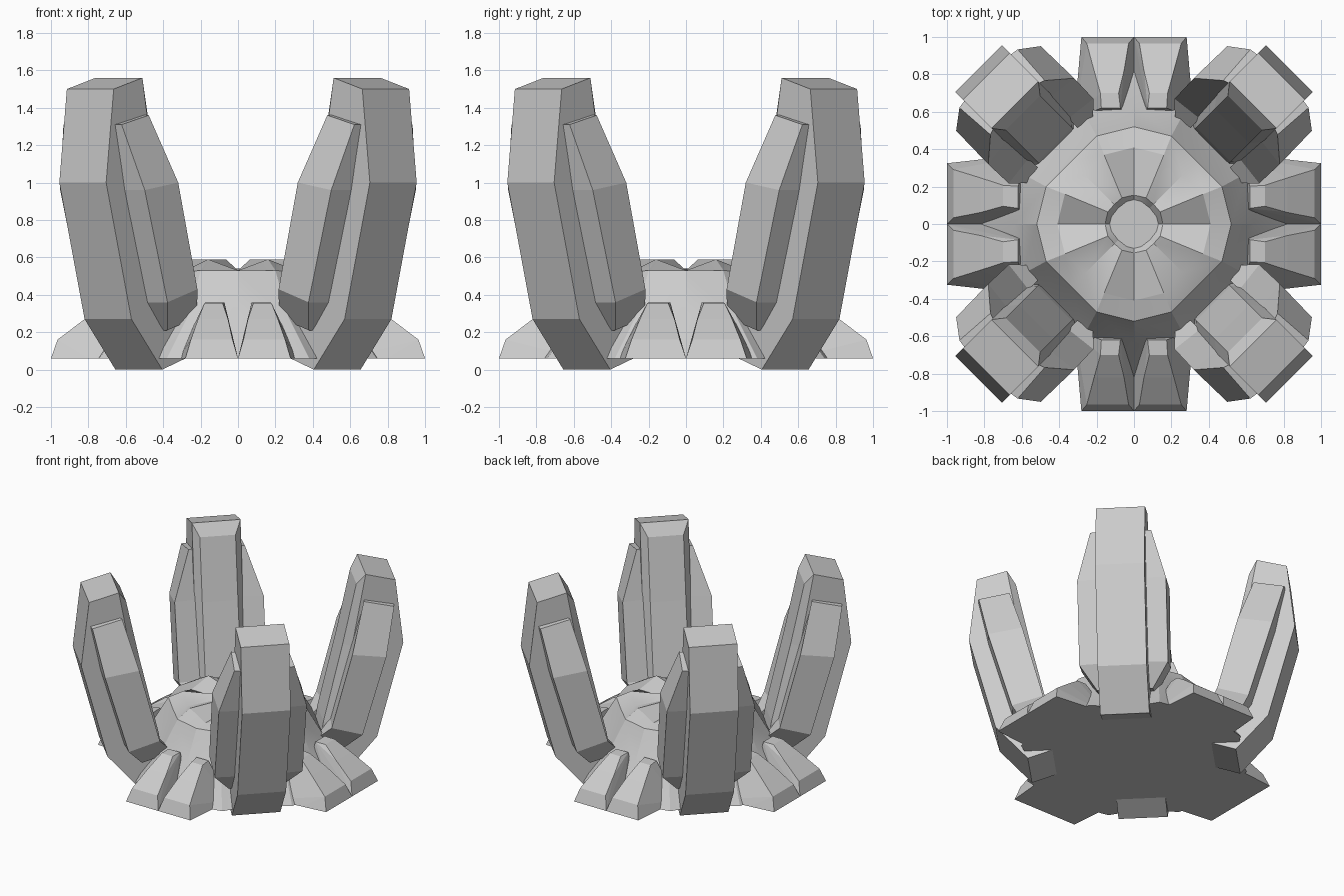
import bpy, bmesh, math

cube = bpy.data.objects.get("Cube")
if cube:
    bpy.data.objects.remove(cube, do_unlink=True)

stone = bpy.data.materials.new("grey_stone")
stone.use_nodes = True
GREY = (0.6, 0.6, 0.6, 1)
stone.diffuse_color = GREY
stone.node_tree.nodes["Principled BSDF"].inputs["Base Color"].default_value = GREY


def finish(bm, name):
    """Turn a bmesh into a named object."""
    bmesh.ops.recalc_face_normals(bm, faces=bm.faces)
    mesh = bpy.data.meshes.new(name)
    bm.to_mesh(mesh)
    bm.free()
    mesh.materials.append(stone)
    obj = bpy.data.objects.new(name, mesh)
    bpy.context.collection.objects.link(obj)
    return obj


def loft(sections, name, split_caps=False):
    """Skin closed sections of equal size and close both ends."""
    bm = bmesh.new()
    rows = [[bm.verts.new(p) for p in s] for s in sections]
    n = len(rows[0])
    for a, b in zip(rows, rows[1:]):
        for i in range(n):
            j = (i + 1) % n
            bm.faces.new((a[i], a[j], b[j], b[i]))
    for row in (rows[0], rows[-1]):
        if split_caps:
            bm.faces.new((row[0], row[1], row[4], row[5]))
            bm.faces.new((row[1], row[2], row[3], row[4]))
        else:
            bm.faces.new(row)
    return finish(bm, name)


def hull(points, name):
    bm = bmesh.new()
    for p in points:
        bm.verts.new(p)
    bmesh.ops.convex_hull(bm, input=bm.verts)
    bmesh.ops.dissolve_limit(bm, angle_limit=0.03, verts=bm.verts, edges=bm.edges)
    return finish(bm, name)


# Claw stations: outer radius and height, inner radius and height, panel radius and height
CLAW = [
    (0.75, 0.0, 0.573, 0.06, 0.55, 0.07),
    (0.983, 0.27, 0.65, 0.38, 0.60, 0.40),
    (1.174, 1.0, 0.80, 1.0, 0.74, 1.0),
    (1.117, 1.5, 0.90, 1.56, 0.84, 1.47),
]
HALF, PANEL = 0.177, 0.13


def claw_section(ro, zo, ri, zi, rp, zp):
    return [(ro, HALF, zo), (ri, HALF, zi), (rp, PANEL, zp),
            (rp, -PANEL, zp), (ri, -HALF, zi), (ro, -HALF, zo)]


# Side plate stations: ridge radius and offset, inner radius and offset,
# outer height, inner height
PLATE = [
    (0.735, 0.20, 0.51, 0.20, 0.21, 0.28),
    (0.853, 0.32, 0.627, 0.32, 0.36, 0.43),
    (1.025, 0.32, 0.777, 0.325, 0.96, 1.0),
    (1.10, 0.22, 0.88, 0.205, 1.31, 1.36),
]


def plate_section(rr, tr, ri, ti, zo, zi, side):
    return [(rr + 0.01, side * 0.15, zo), (rr, side * tr, zo),
            (ri, side * ti, zi), (ri + 0.02, side * 0.15, zi)]


names = ("back_left", "back_right", "front_right", "front_left")
for k, corner in enumerate(names):
    turn = math.radians(45 + 90 * k)
    parts = [loft([claw_section(*s) for s in CLAW], corner + "_claw", True)]
    for side, word in ((1, "first"), (-1, "second")):
        parts.append(loft([plate_section(*s, side) for s in PLATE],
                          f"{corner}_{word}_side_plate"))
    for p in parts:
        p.rotation_euler.z = turn

# Central mound rings: valley radius and height, crest offset, radius and
# height, diagonal distance and height
MOUND = [
    (0.13, 0.53, 0.04, 0.12, 0.54, 0.085, 0.54),
    (0.155, 0.53, 0.065, 0.14, 0.59, 0.105, 0.57),
    (0.41, 0.53, 0.16, 0.37, 0.59, 0.26, 0.54),
    (0.52, 0.53, 0.20, 0.47, 0.53, 0.335, 0.52),
    (0.64, 0.30, 0.27, 0.60, 0.28, 0.44, 0.25),
    (0.82, 0.06, 0.38, 0.74, 0.06, 0.52, 0.06),
]


def mound_ring(axis, z_axis, off, rad, z_off, diag, z_diag):
    quarter = [(axis, 0, z_axis), (rad, off, z_off),
               (diag, diag, z_diag), (off, rad, z_off)]
    ring = []
    for c, s in ((1, 0), (0, 1), (-1, 0), (0, -1)):
        ring += [(c * x - s * y, s * x + c * y, z) for x, y, z in quarter]
    return ring


mound = loft([mound_ring(*m) for m in MOUND], "central_mound")
bpy.context.view_layer.objects.active = mound
mound.select_set(True)
bpy.ops.object.shade_smooth_by_angle(angle=math.radians(20))
mound.select_set(False)

# Sloping buttresses: paired ribs with a valley between them
# Stations: distance out, height, inner and outer offset
RIB = [
    (1.0, 0.06, 0.0, 0.29),
    (0.965, 0.16, 0.03, 0.26),
    (0.82, 0.27, 0.055, 0.22),
    (0.80, 0.06, 0.0, 0.31),
    (0.70, 0.355, 0.085, 0.185),
    (0.62, 0.36, 0.075, 0.18),
    (0.56, 0.06, 0.03, 0.33),
]
for k, word in enumerate(("left", "back", "right", "front")):
    wide = 1.12 if k % 2 == 0 else 0.97
    for side, tag in ((1, "first"), (-1, "second")):
        pts = []
        for d, z, a, b in RIB:
            pts += [(d, side * a * wide, z), (d, side * b * wide, z)]
        rib = hull(pts, f"{word}_{tag}_rib")
        rib.rotation_euler.z = math.radians(90 * k)
